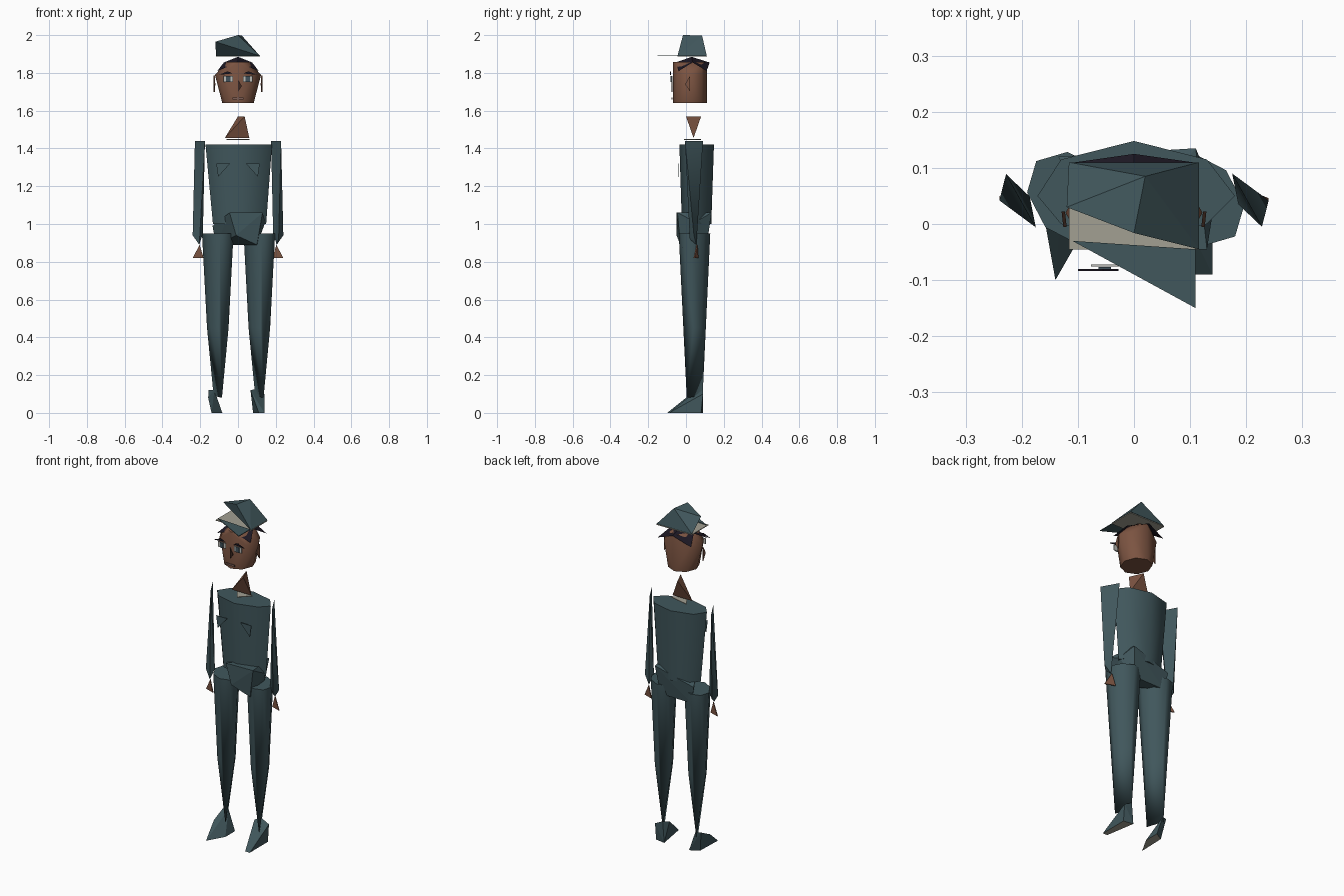
import bpy
import bmesh
import math
from mathutils import Vector

if "Cube" in bpy.data.objects:
    bpy.data.objects.remove(bpy.data.objects["Cube"], do_unlink=True)


def material(name, red, green, blue):
    mat = bpy.data.materials.new(name)
    mat.use_nodes = True
    color = (red, green, blue, 1)
    mat.diffuse_color = color
    mat.node_tree.nodes["Principled BSDF"].inputs["Base Color"].default_value = color
    return mat


CLOTH = material("dark teal cloth", .052, .095, .107)
SKIN = material("brown skin", .2, .088, .053)
HAIR = material("near black hair", .012, .009, .017)
LINING = material("pale grey lining", .36, .35, .29)
EYE_WHITE = material("eye white", .5, .5, .47)
IRIS = material("slate iris", .05, .08, .1)
LIPS = material("dull lips", .2, .11, .09)
SHADE = material("dark brown", .045, .02, .014)


def finish(name, bm, *mats, smooth=False):
    """Turn a bmesh into a named object."""
    bmesh.ops.recalc_face_normals(bm, faces=bm.faces)
    mesh = bpy.data.meshes.new(name)
    bm.to_mesh(mesh)
    bm.free()
    for mat in mats:
        mesh.materials.append(mat)
    obj = bpy.data.objects.new(name, mesh)
    bpy.context.collection.objects.link(obj)
    if smooth:
        bpy.ops.object.select_all(action="DESELECT")
        bpy.context.view_layer.objects.active = obj
        obj.select_set(True)
        bpy.ops.object.shade_smooth_by_angle(angle=math.radians(60))
    return obj


def hull(name, points, *mats, smooth=False):
    """Convex solid around a few corner points."""
    bm = bmesh.new()
    for point in points:
        bm.verts.new(point)
    result = bmesh.ops.convex_hull(bm, input=bm.verts)
    inner = [g for g in result["geom_interior"] if isinstance(g, bmesh.types.BMVert)]
    bmesh.ops.delete(bm, geom=inner, context="VERTS")
    bmesh.ops.dissolve_limit(bm, angle_limit=.01, verts=bm.verts, edges=bm.edges)
    return finish(name, bm, *mats, smooth=smooth)


def plate(name, points, thickness, mat):
    """Thin flat polygon, thickened along a vector."""
    bm = bmesh.new()
    face = bm.faces.new([bm.verts.new(p) for p in points])
    grown = bmesh.ops.extrude_face_region(bm, geom=[face], use_keep_orig=True)
    moved = [g for g in grown["geom"] if isinstance(g, bmesh.types.BMVert)]
    bmesh.ops.translate(bm, verts=moved, vec=thickness)
    return finish(name, bm, mat)


def front_plate(name, outline, y, mat):
    return plate(name, [(x, y, z) for x, z in outline], Vector((0, .004, 0)), mat)


def flat_plate(name, outline, z, mat):
    return plate(name, [(x, y, z) for x, y in outline], Vector((0, 0, .004)), mat)


def ring(cx, cy, z, rx, ry, turn=0.0, sides=8):
    """Points of a level ellipse, turned about its centre."""
    points = []
    for i in range(sides):
        angle = math.tau * i / sides
        u, v = rx * math.cos(angle), ry * math.sin(angle)
        points.append((cx + u * math.cos(turn) - v * math.sin(turn),
                       cy + u * math.sin(turn) + v * math.cos(turn), z))
    return points


def box(x, z, half_width, half_height):
    return [(x - half_width, z - half_height), (x + half_width, z - half_height),
            (x + half_width, z + half_height), (x - half_width, z + half_height)]


# Head and neck
hull("head", ring(0, .02, 1.64, .083, .09) + ring(0, .02, 1.79, .122, .09)
     + ring(0, .02, 1.857, .06, .09), SKIN, smooth=True)
hull("neck", [(.035, 0, 1.57), (0, .08, 1.57), (-.07, .04, 1.455), (.06, .04, 1.455)], SKIN)
flat_plate("collar", [(-.06, .08), (.06, .05), (0, -.01)], 1.445, LINING)

# Hair: a four pointed star draped over the head
bm = bmesh.new()
crown = bm.verts.new((0, .03, 1.885))
star = []
for i in range(8):
    angle = math.tau * i / 8
    tip = i % 2
    reach_x, reach_y = (.155, .105) if tip else (.075, .09)
    star.append(bm.verts.new((reach_x * math.cos(angle), .035 + reach_y * math.sin(angle),
                              1.81 if tip else 1.855)))
for i, vert in enumerate(star):
    bm.faces.new((crown, vert, star[(i + 1) % len(star)]))
finish("hair", bm, HAIR)

# Cap: tilted crown, lined band and slanted visor
hull("cap_crown", [(.116, .11, 1.89), (.116, -.045, 1.89), (-.116, .11, 1.89),
                   (-.12, .03, 1.965), (0, -.016, 2), (.02, .085, 1.998)], CLOTH)
flat_plate("cap_lining", [(-.116, -.045), (.116, -.045), (.116, .11), (-.116, .11)],
           1.884, LINING)
flat_plate("cap_visor", [(-.11, -.03), (.11, -.15), (.11, -.045)], 1.889, CLOTH)

# Face
for side, label in ((1, "left"), (-1, "right")):
    front_plate(label + "_eye", box(side * .052, 1.768, .025, .016), -.076, EYE_WHITE)
    front_plate(label + "_iris", box(side * .052, 1.768, .011, .015), -.081, IRIS)
    front_plate(label + "_brow", [(side * .028, 1.797), (side * .1, 1.79),
                                  (side * .055, 1.808)], -.084, HAIR)
    plate(label + "_ear", [(side * .12, -.005, 1.74), (side * .123, .022, 1.785),
                           (side * .123, .022, 1.7)], Vector((side * .006, 0, 0)), SKIN)
front_plate("nose", [(0, 1.765), (.02, 1.73), (0, 1.7)], -.076, SHADE)
front_plate("mouth", box(0, 1.665, .03, .005), -.076, LIPS)

# Torso: the same section at the shoulders and, narrower, at the waist
section = [(-.172, .05), (-.13, 0), (0, -.035), (.13, 0),
           (.18, .05), (.13, .115), (0, .148), (-.13, .115)]
hull("torso", [(x, y, 1.42) for x, y in section]
     + [(x * .8 + .005, y * .85 + .008, 1) for x, y in section], CLOTH, smooth=True)
for side, label in ((1, "left"), (-1, "right")):
    front_plate(label + "_pocket", [(side * .042, 1.32), (side * .115, 1.32),
                                    (side * .105, 1.25)], -.04, CLOTH)

# Jacket skirt
hull("jacket_skirt", [(-.045, -.05, 1.06), (.13, -.045, 1.06), (.145, .05, 1.01),
                      (.1, -.03, .89), (-.01, -.05, .94), (-.135, .12, .99),
                      (-.115, .11, .887), (.09, .11, .89), (.11, .135, 1.06)], CLOTH)

# Arms: the right one is the left turned half way round
arm = [(.175, .09, 1.44), (.228, -.005, 1.44), (.186, .035, .95),
       (.24, .042, .94), (.215, .02, .92), (.205, .055, .89)]
hand = [(.203, .055, .89), (.24, .04, .82), (.182, .06, .82)]
for side, label in ((1, "left"), (-1, "right")):
    def turned(points):
        return [(side * x, .042 + side * (y - .042), z) for x, y, z in points]
    hull(label + "_arm", turned(arm), CLOTH, smooth=True)
    plate(label + "_hand", turned(hand), Vector((0, .006, 0)), SKIN)

# Legs: oval thighs narrowing to a slanted edge at the ankle
for x, label in ((.113, "left"), (-.107, "right")):
    slant = math.radians(-45)
    hull(label + "_leg", ring(x, .045, .95, .095, .072, slant)
         + ring(x, .045, .45, .064, .05, slant)
         + [(x - .022, .088, .09), (x + .022, .004, .08)], CLOTH, smooth=True)

# Shoes with pale soles
shoes = {
    "right_shoe": [(-.14, -.1, 0), (-.158, 0, .08), (-.155, .08, .12), (-.125, .09, .12),
                   (-.083, .09, 0), (-.083, 0, 0), (-.135, .06, 0)],
    "left_shoe": [(.11, -.09, 0), (.14, -.09, 0), (.066, .06, .12), (.09, .09, .125),
                  (.14, .09, .1), (.08, .09, 0), (.14, .08, 0)],
}
for name, points in shoes.items():
    shoe = hull(name, points, CLOTH, LINING)
    for face in shoe.data.polygons:
        face.material_index = 1 if face.normal.z < -.9 else 0
